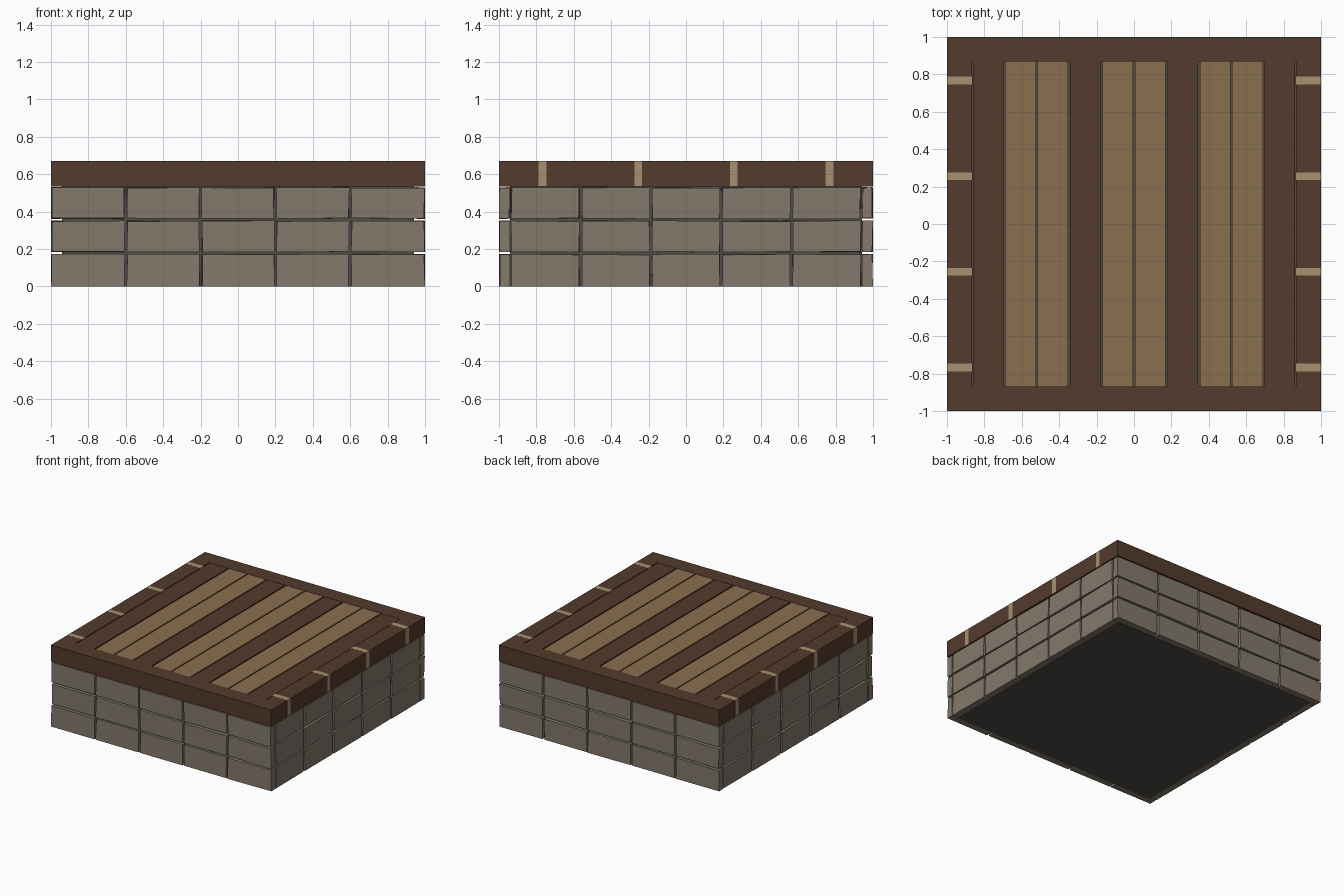
import bpy, random
from mathutils import Vector

if "Cube" in bpy.data.objects:
    bpy.data.objects.remove(bpy.data.objects["Cube"])

random.seed(4)


def material(name, rgb):
    m = bpy.data.materials.new(name)
    m.diffuse_color = (*rgb, 1)
    m.use_nodes = True
    m.node_tree.nodes["Principled BSDF"].inputs["Base Color"].default_value = m.diffuse_color
    return m


STONE = material("stone", (0.23, 0.19, 0.15))
MORTAR = material("mortar", (0.08, 0.07, 0.06))
DARK = material("dark_wood", (0.087, 0.043, 0.025))
LIGHT = material("light_wood", (0.26, 0.16, 0.078))
PALE = material("pale_wood", (0.386, 0.283, 0.159))


def box(name, lo, hi, mat, jitter=0.0):
    """Box between two corners; jitter pulls its corners slightly inward."""
    lo, hi = Vector(lo), Vector(hi)
    mid = (lo + hi) / 2
    verts = []
    for x in (lo.x, hi.x):
        for y in (lo.y, hi.y):
            for z in (lo.z, hi.z):
                p = Vector((x, y, z))
                for i in range(3):
                    if jitter and p[i] > 0.001:
                        p[i] += random.uniform(0, jitter) * (1 if p[i] < mid[i] else -1)
                    elif jitter and p[i] < -0.001:
                        p[i] += random.uniform(0, jitter) * (1 if p[i] < mid[i] else -1)
                verts.append(p - mid)
    faces = [(0, 1, 3, 2), (4, 6, 7, 5), (0, 4, 5, 1),
             (2, 3, 7, 6), (0, 2, 6, 4), (1, 5, 7, 3)]
    me = bpy.data.meshes.new(name)
    me.from_pydata(verts, [], faces)
    me.materials.append(mat)
    ob = bpy.data.objects.new(name, me)
    ob.location = mid
    bpy.context.collection.objects.link(ob)
    return ob


BASE, TOP, T = 0.535, 0.67, 0.06     # stone height, overall height, stone thickness
INNER = 1 - T

# Mortar core behind the stones
box("foundation_core", (-INNER, -INNER, 0), (INNER, INNER, BASE), MORTAR)

# Three courses of five stones on every side
rows, cols, gap = 3, 5, 0.004
for r in range(rows):
    z0 = r * BASE / rows + (gap if r else 0)
    z1 = (r + 1) * BASE / rows - gap
    for c in range(cols):
        for s in (-1, 1):
            # front and back run the full width
            w = 2 / cols
            a, b = -1 + c * w, -1 + (c + 1) * w
            a += gap if c else 0
            b -= gap if c < cols - 1 else 0
            y = sorted((s, s * INNER))
            box("front_stone" if s < 0 else "back_stone",
                (a, y[0], z0), (b, y[1], z1), STONE, 0.006)
            # left and right fit between them
            w = 2 * INNER / cols
            a, b = -INNER + c * w + gap, -INNER + (c + 1) * w - gap
            x = sorted((s, s * INNER))
            box("left_stone" if s < 0 else "right_stone",
                (x[0], a, z0), (x[1], b, z1), STONE, 0.006)

# Wooden frame: full-width front and back beams, side beams between
F = 0.867
for s in (-1, 1):
    y = sorted((s, s * F))
    box("front_beam" if s < 0 else "back_beam", (-1, y[0], BASE), (1, y[1], TOP), DARK)
    x = sorted((s, s * F))
    box("left_beam" if s < 0 else "right_beam", (x[0], -F, BASE), (x[1], F, TOP), DARK)
    # Pale straps wrapping the side beams
    for yc in (-0.768, -0.255, 0.255, 0.768):
        x = sorted((s * 1.0005, s * (F - 0.003)))
        box("strap", (x[0], yc - 0.021, BASE), (x[1], yc + 0.021, TOP + 0.0005), PALE)

# Ten floor planks, every third one dark
pitch = 2 * F / 10
for i in range(10):
    x0 = -F + i * pitch
    box("floor_plank", (x0 + 0.005, -F, BASE), (x0 + pitch - 0.005, F, TOP - 0.002),
        DARK if i % 3 == 0 else LIGHT)
